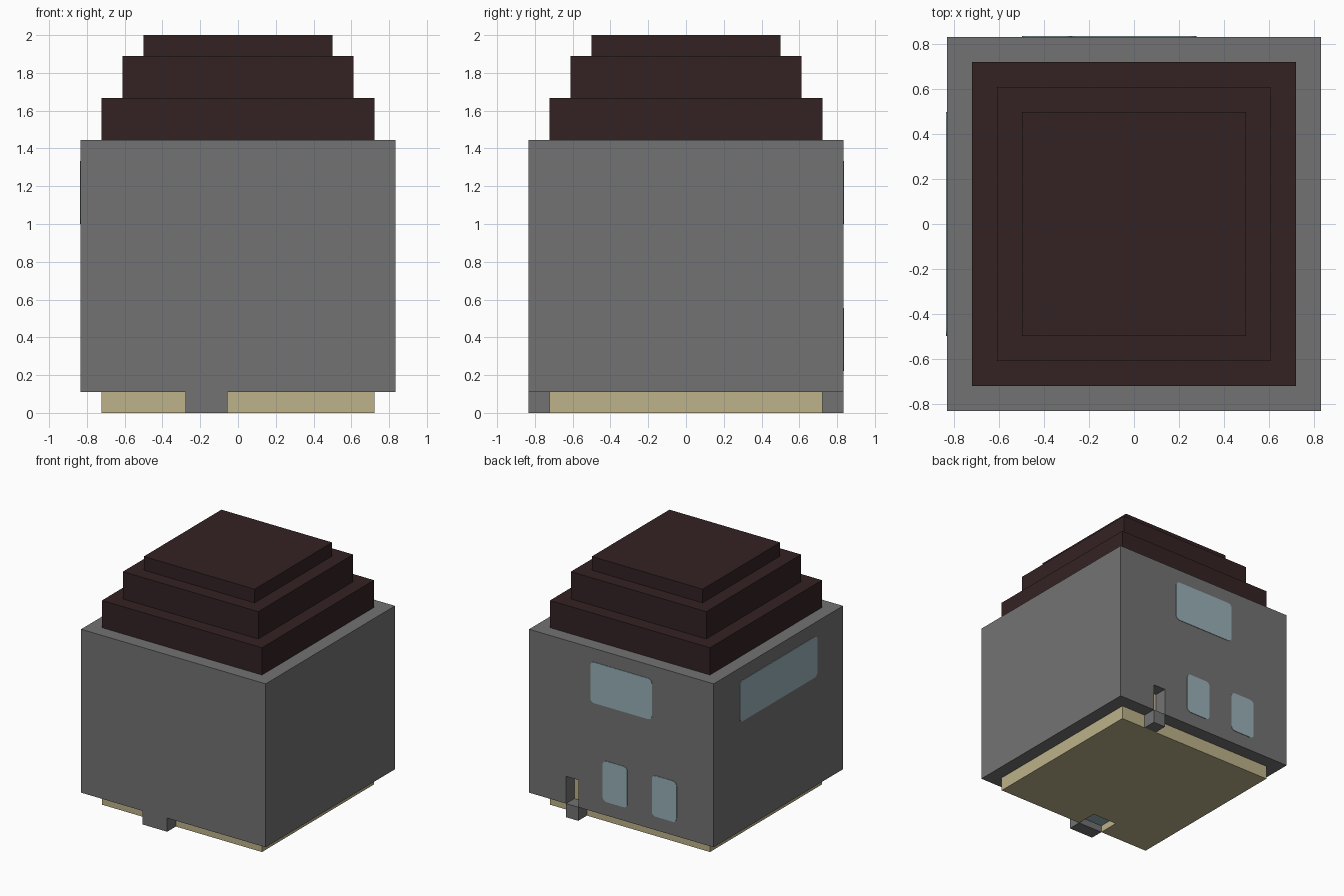
import bpy, bmesh, math
from mathutils import Vector

cube = bpy.data.objects.get("Cube")
if cube:
    bpy.data.objects.remove(cube, do_unlink=True)


def material(name, color):
    m = bpy.data.materials.new(name)
    m.use_nodes = True
    m.diffuse_color = (*color, 1)
    m.node_tree.nodes["Principled BSDF"].inputs["Base Color"].default_value = (*color, 1)
    return m


GRAY = material("stone gray", (0.171, 0.171, 0.171))
BROWN = material("dark roof brown", (0.034, 0.016, 0.017))
BEIGE = material("floor beige", (0.51, 0.445, 0.254))
GLASS = material("pale blue glass", (0.32, 0.44, 0.48))

U = 1 / 9            # building block size
HALF = 7.5 * U       # half width of the walls
INNER = 6.5 * U      # half width of the floor


def add_object(name, bm, mat):
    bmesh.ops.recalc_face_normals(bm, faces=bm.faces)
    me = bpy.data.meshes.new(name)
    bm.to_mesh(me)
    bm.free()
    if mat:
        me.materials.append(mat)
    ob = bpy.data.objects.new(name, me)
    bpy.context.collection.objects.link(ob)
    return ob


def box(name, lo, hi, mat):
    lo, hi = Vector(lo), Vector(hi)
    bm = bmesh.new()
    bmesh.ops.create_cube(bm, size=1)
    for v in bm.verts:
        v.co = (lo + hi) / 2 + v.co * (hi - lo)
    return add_object(name, bm, mat)


def cut(target, name, lo, hi):
    cutter = box(name, lo, hi, None)
    cutter.hide_render = True
    cutter.hide_viewport = True
    cutter.display_type = 'WIRE'
    mod = target.modifiers.new(name, 'BOOLEAN')
    mod.operation = 'DIFFERENCE'
    mod.solver = 'EXACT'
    mod.object = cutter


def pane(name, a0, a1, z0, z1, place, normal, radius=0.035):
    """Thin rounded rectangle; place maps (across, height) to a wall point."""
    bm = bmesh.new()
    verts = []
    corners = ((a1, z1, -1, -1), (a0, z1, 1, -1), (a0, z0, 1, 1), (a1, z0, -1, 1))
    for i, (a, z, sa, sz) in enumerate(corners):
        for k in range(5):
            t = math.pi / 2 * (i + k / 4)
            p = (a + radius * (sa + math.cos(t)), z + radius * (sz + math.sin(t)))
            verts.append(bm.verts.new(place(*p)))
    face = bm.faces.new(verts)
    out = bmesh.ops.extrude_face_region(bm, geom=[face])
    moved = [g for g in out["geom"] if isinstance(g, bmesh.types.BMVert)]
    bmesh.ops.translate(bm, verts=moved, vec=Vector(normal) * 0.004)
    return add_object(name, bm, GLASS)


# Floor slab, with a shallow pit underneath next to the front step
floor = box("floor_slab", (-INNER, -INNER, 0), (INNER, INNER, U), BEIGE)
cut(floor, "floor_pit_cutter", (-2.5 * U, -INNER - U, -U), (-0.5 * U, -0.55, 0.06))
box("floor_pit_glass", (-2.5 * U, -INNER, 0.056), (-0.5 * U, -0.55, 0.062), GLASS)

# Walls, with a doorway recess at the back
walls = box("walls", (-HALF, -HALF, U), (HALF, HALF, 13 * U), GRAY)
cut(walls, "doorway_cutter", (3.5 * U, INNER, 0), (4.5 * U, HALF + U, 3 * U))
box("doorway_lining", (3.5 * U, INNER - 0.004, U), (4.5 * U, INNER + 0.004, 3 * U), BEIGE)

# Steps at the front and back
box("front_step", (-2.5 * U, -HALF, 0), (-0.5 * U, -INNER, U), GRAY)
box("back_step", (3.5 * U, INNER, 0), (4.5 * U, HALF, U), GRAY)

# Stepped roof
for i, (half, z0, z1) in enumerate(((6.5, 13, 15), (5.5, 15, 17), (4.5, 17, 18))):
    box(f"roof_tier_{i + 1}", (-half * U, -half * U, z0 * U), (half * U, half * U, z1 * U), BROWN)


# Windows in the back wall and the right wall
def on_back(a, z):
    return (a, HALF, z)


def on_side(a, z):
    return (-HALF, a, z)


pane("back_upper_window", -2.5 * U, 2.5 * U, 9 * U, 12 * U, on_back, (0, 1, 0))
pane("back_lower_window_left", -0.5 * U, 1.5 * U, 2 * U, 5 * U, on_back, (0, 1, 0))
pane("back_lower_window_right", -4.5 * U, -2.5 * U, 2 * U, 5 * U, on_back, (0, 1, 0))
pane("side_upper_window", -4.5 * U, 4.5 * U, 9 * U, 12 * U, on_side, (-1, 0, 0))
